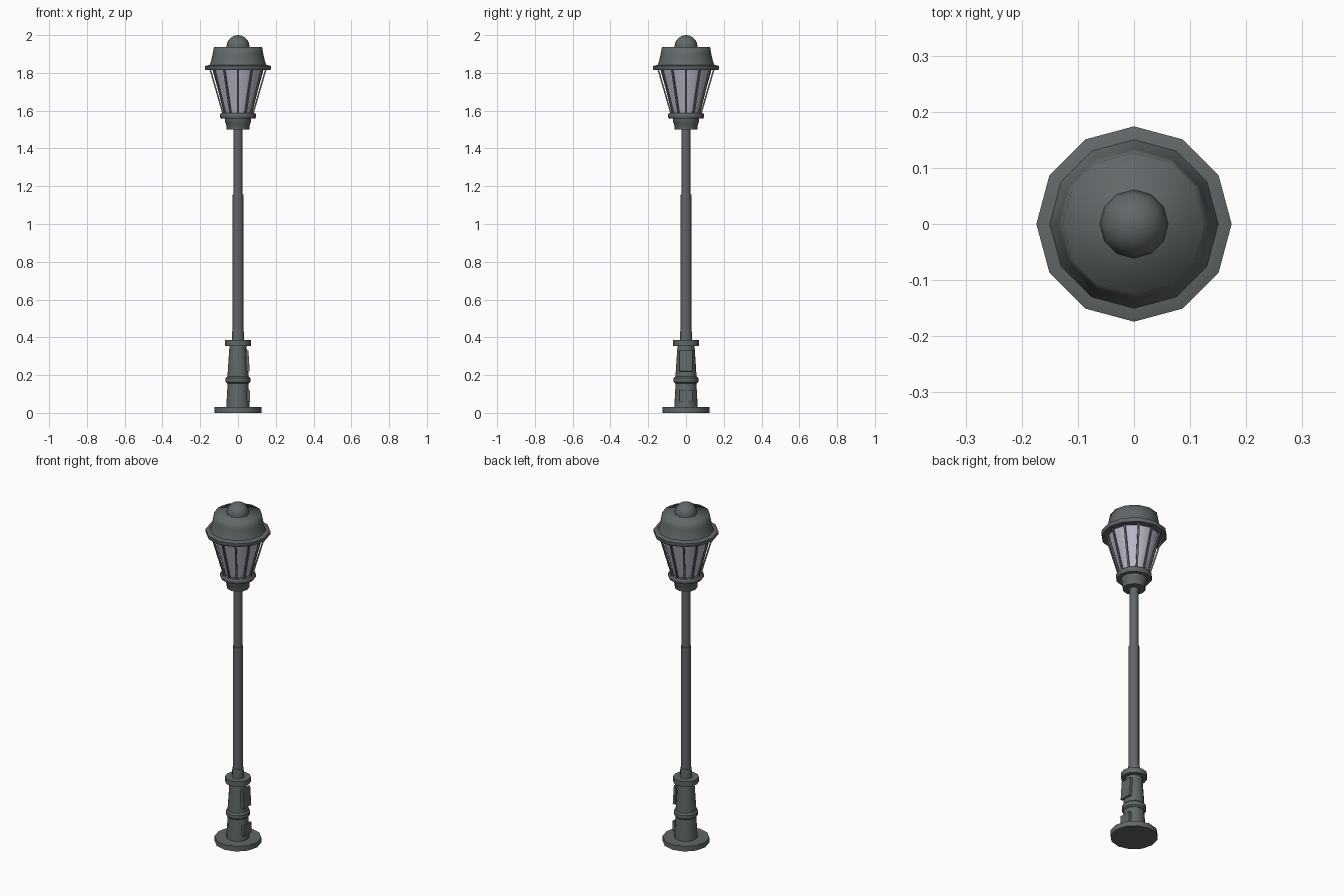
import bpy
import bmesh
import math
from mathutils import Matrix, Vector

SIDES = 12

cube = bpy.data.objects.get("Cube")
if cube:
    bpy.data.objects.remove(cube, do_unlink=True)


def make_material(name, color):
    mat = bpy.data.materials.new(name)
    mat.use_nodes = True
    mat.diffuse_color = color
    mat.node_tree.nodes["Principled BSDF"].inputs["Base Color"].default_value = color
    return mat


iron = make_material("dark iron", (0.12, 0.135, 0.14, 1))
glass = make_material("frosted glass", (0.50, 0.48, 0.59, 1))


def finish(name, bm, mat, angle=40):
    bmesh.ops.recalc_face_normals(bm, faces=bm.faces)
    mesh = bpy.data.meshes.new(name)
    bm.to_mesh(mesh)
    bm.free()
    mesh.materials.append(mat)
    obj = bpy.data.objects.new(name, mesh)
    bpy.context.collection.objects.link(obj)
    bpy.ops.object.select_all(action='DESELECT')
    obj.select_set(True)
    bpy.context.view_layer.objects.active = obj
    bpy.ops.object.shade_smooth_by_angle(angle=math.radians(angle))
    return obj


def lathe(name, profile, mat=iron, angle=40):
    """Revolve (radius, height) points and cap both ends."""
    bm = bmesh.new()
    rings = []
    for r, z in profile:
        rings.append([bm.verts.new((r * math.cos(a), r * math.sin(a), z))
                      for a in (math.tau * i / SIDES for i in range(SIDES))])
    for low, high in zip(rings, rings[1:]):
        for i in range(SIDES):
            j = (i + 1) % SIDES
            bm.faces.new((low[i], low[j], high[j], high[i]))
    bm.faces.new(rings[0])
    bm.faces.new(rings[-1])
    return finish(name, bm, mat, angle)


def add_box(bm, size, matrix):
    bmesh.ops.create_cube(bm, size=1, matrix=matrix @ Matrix.Diagonal((*size, 1)))


# Pedestal
lathe("base_plate", [(0.125, 0), (0.125, 0.03)])
lathe("lower_pedestal", [(0.062, 0.03), (0.055, 0.16)])
lathe("pedestal_ring", [(0.057, 0.155), (0.065, 0.163), (0.065, 0.184), (0.057, 0.193)])
lathe("upper_pedestal", [(0.056, 0.19), (0.045, 0.36)])
lathe("pedestal_collar", [(0.069, 0.355), (0.069, 0.385)])

# Stepped pole
lathe("pole_socket", [(0.033, 0.38), (0.030, 0.44)])
lathe("lower_pole", [(0.028, 0.43), (0.028, 1.155)])
lathe("upper_pole", [(0.024, 1.15), (0.024, 1.51)])

# Access hatches on the left face of the pedestal
for name, bottom, top in (("lower_hatch", (0.057, 0.06), (0.054, 0.12)),
                          ("upper_hatch", (0.054, 0.22), (0.047, 0.33))):
    a = Vector((bottom[0], 0, bottom[1]))
    b = Vector((top[0], 0, top[1]))
    tilt = math.atan2(b.x - a.x, b.z - a.z)
    bm = bmesh.new()
    add_box(bm, (0.016, 0.07, (b - a).length),
            Matrix.Translation((a + b) / 2) @ Matrix.Rotation(tilt, 4, 'Y'))
    finish(name, bm, iron)

# Lantern holder
lathe("lantern_cup", [(0.060, 1.50), (0.063, 1.53), (0.070, 1.54), (0.070, 1.565)])
lathe("lantern_lower_ring", [(0.090, 1.558), (0.096, 1.565), (0.096, 1.58), (0.090, 1.587)])

# Glass and the bars standing just outside it
lathe("lantern_glass", [(0.070, 1.58), (0.136, 1.82)], glass)
bm = bmesh.new()
foot, head = Vector((0.078, 0, 1.58)), Vector((0.149, 0, 1.825))
lean = math.atan2(head.x - foot.x, head.z - foot.z)
for i in range(SIDES):
    add_box(bm, (0.008, 0.010, (head - foot).length),
            Matrix.Rotation(math.tau * i / SIDES, 4, 'Z')
            @ Matrix.Translation((foot + head) / 2) @ Matrix.Rotation(lean, 4, 'Y'))
finish("lantern_bars", bm, iron)

# Roof
lathe("roof_rim", [(0.170, 1.814), (0.174, 1.82), (0.174, 1.836), (0.155, 1.842)])
lathe("roof", [(0.153, 1.835), (0.143, 1.86), (0.134, 1.90), (0.127, 1.938)], angle=95)

# Finial dome
bm = bmesh.new()
bmesh.ops.create_uvsphere(bm, u_segments=SIDES, v_segments=10, radius=0.061,
                          matrix=Matrix.Translation((0, 0, 1.939)))
finish("finial_dome", bm, iron)
